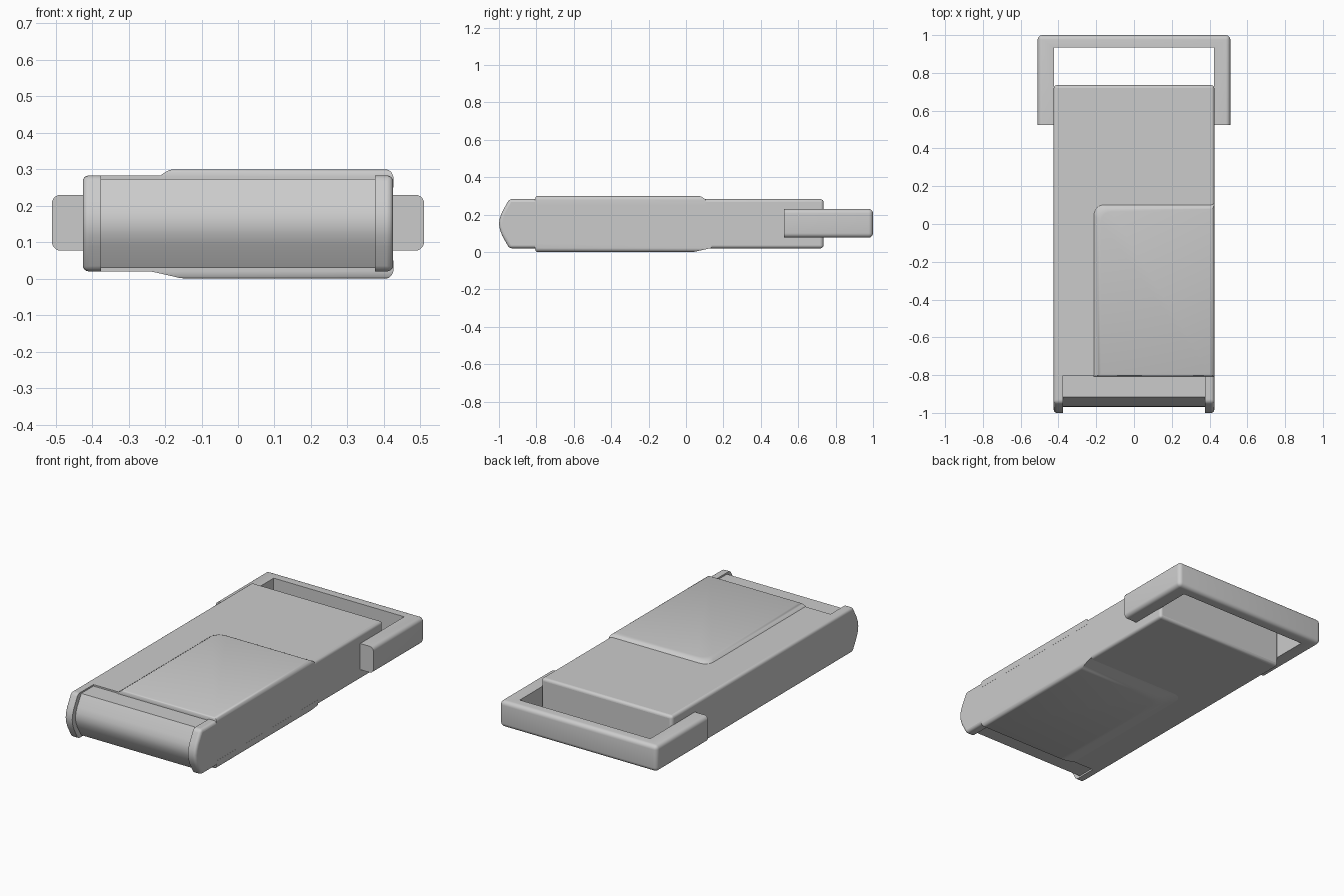
import bpy, bmesh
from math import sin, cos, pi

if "Cube" in bpy.data.objects:
    bpy.data.objects.remove(bpy.data.objects["Cube"])


def loft(name, rings):
    """Closed solid through equal-length rings of points."""
    bm = bmesh.new()
    loops = [[bm.verts.new(p) for p in r] for r in rings]
    n = len(loops[0])
    for a, b in zip(loops, loops[1:]):
        for i in range(n):
            j = (i + 1) % n
            bm.faces.new((a[i], a[j], b[j], b[i]))
    bm.faces.new(loops[0])
    bm.faces.new(loops[-1])
    bmesh.ops.recalc_face_normals(bm, faces=bm.faces)
    me = bpy.data.meshes.new(name)
    bm.to_mesh(me)
    bm.free()
    ob = bpy.data.objects.new(name, me)
    bpy.context.collection.objects.link(ob)
    return ob


def smooth(ob):
    bpy.ops.object.select_all(action='DESELECT')
    ob.select_set(True)
    bpy.context.view_layer.objects.active = ob
    bpy.ops.object.shade_smooth_by_angle(angle=0.6)


def bevel(ob, width):
    m = ob.modifiers.new("edge_round", 'BEVEL')
    m.width = width
    m.segments = 4
    m.limit_method = 'ANGLE'
    m.angle_limit = 0.75


def along_x(profile, x):
    return [[(s * x, y, z) for y, z in profile] for s in (-1, 1)]


# Main slab with blunt pointed nose
nose = [(-0.945, 0.283), (-0.983, 0.215), (-0.995, 0.183), (-1, 0.152),
        (-0.995, 0.12), (-0.983, 0.088), (-0.945, 0.02)]
body = loft("body", along_x(nose + [(0.735, 0.02), (0.735, 0.283)], 0.425))
bevel(body, 0.016)

# Cut between the two nose cheeks
box = [(-1.1, -0.1), (-0.803, -0.1), (-0.803, 0.4), (-1.1, 0.4)]
cutter = loft("nose_cutter", along_x(box, 0.375))
cutter.hide_render = True
cutter.hide_set(True)
m = body.modifiers.new("nose_cut", 'BOOLEAN')
m.object = cutter
m.operation = 'DIFFERENCE'
m.solver = 'EXACT'
smooth(body)

# Recessed front cover between the cheeks
cover = [(y + 0.03, 0.152 + (z - 0.152) * 0.93) for y, z in nose]
front_cover = loft("front_cover",
                   along_x(cover + [(-0.79, 0.03), (-0.79, 0.274)], 0.378))
smooth(front_cover)


# Raised panels above and below, one rounded corner, soft shoulders
def panel(name, layers):
    rings = []
    for z, d, e in layers:
        left, back, right, front = -0.215 + d, 0.105 - d, 0.4255 - e, -0.807 + e * 0.5
        r = 0.055
        ring = [(left, front, z), (right, front, z), (right, back, z)]
        for i in range(9):
            a = pi / 2 + i * pi / 16
            ring.append((left + r + r * cos(a), back - r + r * sin(a), z))
        rings.append(ring)
    smooth(loft(name, rings))


panel("top_panel", [(0.25, 0, 0), (0.279, 0, 0), (0.284, 0.004, 0.001),
                    (0.293, 0.017, 0.006), (0.298, 0.027, 0.013), (0.3, 0.04, 0.022)])
panel("bottom_panel", [(0.05, -0.03, 0), (0.021, -0.03, 0), (0.016, -0.005, 0.001),
                       (0.008, 0.03, 0.006), (0.002, 0.055, 0.013), (0, 0.08, 0.022)])

# U-shaped handle around the rear end, outer edges rounded
u = [(-0.51, 0.525), (-0.51, 1), (0.51, 1), (0.51, 0.525),
     (0.423, 0.525), (0.423, 0.935), (-0.423, 0.935), (-0.423, 0.525)]
handle = loft("handle", [[(x, y, z) for x, y in u] for z in (0.077, 0.23)])
bm = bmesh.new()
bm.from_mesh(handle.data)
outer = [e for e in bm.edges
         if all(abs(v.co.x) > 0.5 for v in e.verts)
         and not all(v.co.y < 0.6 for v in e.verts)]
bmesh.ops.bevel(bm, geom=outer, offset=0.024, segments=5, profile=0.5,
                affect='EDGES')
bm.to_mesh(handle.data)
bm.free()
smooth(handle)
